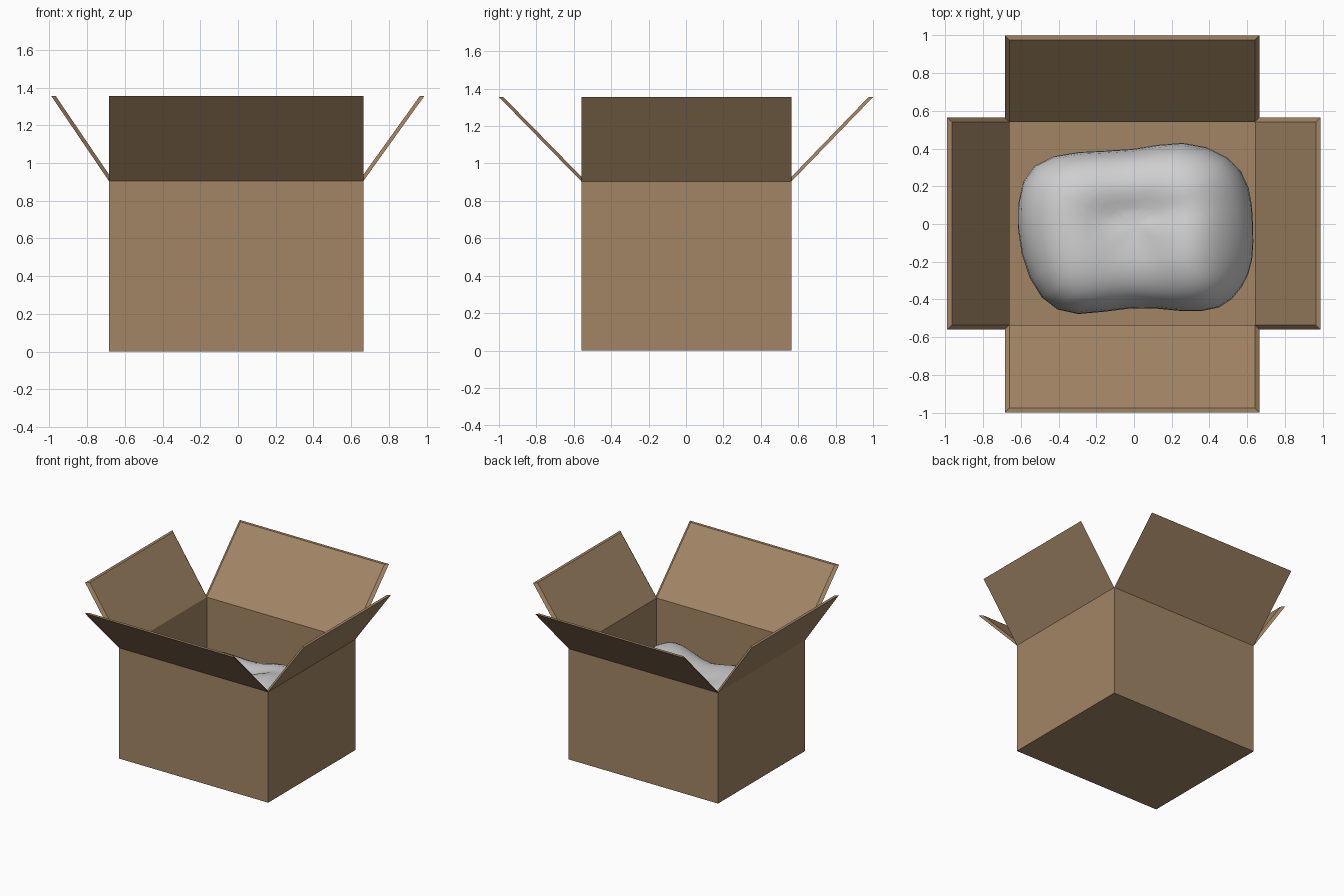
import bpy, bmesh, math
from mathutils import Vector

if "Cube" in bpy.data.objects:
    bpy.data.objects.remove(bpy.data.objects["Cube"])

X0, X1, Y0, Y1 = -0.685, 0.665, -0.56, 0.565   # outer box footprint
RIM, TIP, T = 0.905, 1.355, 0.024              # rim height, flap tip height, board


def material(name, rgb):
    m = bpy.data.materials.new(name)
    m.diffuse_color = (*rgb, 1)
    m.use_nodes = True
    m.node_tree.nodes["Principled BSDF"].inputs["Base Color"].default_value = m.diffuse_color
    return m


CARD = material("cardboard brown", (0.36, 0.235, 0.13))
BAG = material("pale grey plastic", (0.62, 0.62, 0.62))


def finish(bm, name, mat):
    bmesh.ops.recalc_face_normals(bm, faces=bm.faces)
    me = bpy.data.meshes.new(name)
    bm.to_mesh(me)
    bm.free()
    ob = bpy.data.objects.new(name, me)
    me.materials.append(mat)
    bpy.context.collection.objects.link(ob)
    return ob


def loft(bm, rings):
    """Bridge vertex rings in order and cap both ends."""
    rings = [[bm.verts.new(p) for p in r] for r in rings]
    n = len(rings[0])
    for a, b in zip(rings, rings[1:]):
        for i in range(n):
            j = (i + 1) % n
            bm.faces.new((a[i], a[j], b[j], b[i]))
    bm.faces.new(rings[0])
    bm.faces.new(rings[-1])
    return rings


def rect(inset, z):
    return [(X0 + inset, Y0 + inset, z), (X1 - inset, Y0 + inset, z),
            (X1 - inset, Y1 - inset, z), (X0 + inset, Y1 - inset, z)]


# Open carton: outer wall, rim, inner wall, floor
bm = bmesh.new()
loft(bm, [rect(0, 0), rect(0, RIM), rect(T, RIM), rect(T, T)])
finish(bm, "carton", CARD)


# Splayed flaps with mitred edges: outer panel, inset inner panel
def flap(name, axis, sign, hinge, tip, lo, hi):
    def panel(i):
        quad = [(hinge, lo + i, RIM), (hinge, hi - i, RIM),
                (tip, hi - i, TIP), (tip, lo + i, TIP)]
        pts = [(a - sign * i, b, z) for a, b, z in quad]
        return pts if axis == 'x' else [(b, a, z) for a, b, z in pts]
    b = bmesh.new()
    loft(b, [panel(0), panel(T)])
    finish(b, name, CARD)


flap("left_flap", 'x', -1, X0, -0.99, Y0, Y1)
flap("right_flap", 'x', 1, X1, 0.988, Y0, Y1)
flap("front_flap", 'y', -1, Y0, -1.0, X0, X1)
flap("back_flap", 'y', 1, Y1, 1.0, X0, X1)

# Crumpled bag inside: outline rings rising to a lumpy, saddle-shaped top
OUTLINE = [(.64, 0), (.625, .2), (.53, .37), (.26, .46), (0, .39), (-.3, .395),
           (-.56, .34), (-.64, .12), (-.61, -.17), (-.51, -.42), (-.32, -.51),
           (0, -.43), (.25, -.475), (.47, -.465), (.59, -.34), (.64, -.2)]


def top_height(x, y):
    h = 0.65 + 0.12 * math.exp(-((x - .34) / .2) ** 2)
    h += 0.08 * math.exp(-((x + .36) / .22) ** 2)
    h -= 0.035 * math.exp(-((y - .05 - .15 * x) / .07) ** 2)   # long crease
    return h + 0.012 * math.sin(9 * x + 4 * y)


PROFILE = [(.45, 0), (.86, .02), (.97, .2), (1.0, .45), (.97, .68), (.88, .84),
           (.72, .94), (.5, 1.0), (.3, 1.0), (.12, 1.0)]
bm = bmesh.new()
rings = []
for k, (s, f) in enumerate(PROFILE):
    ring = []
    for i, (x, y) in enumerate(OUTLINE):
        w = s * (1 + .012 * math.sin(2.6 * i + 1.9 * k))
        px, py = x * w, y * w
        ring.append((px, py, T + f * (top_height(px, py) - T)))
    rings.append(ring)
loft(bm, rings)
bag = finish(bm, "crumpled_bag", BAG)
sub = bag.modifiers.new("soften", 'SUBSURF')
sub.levels = sub.render_levels = 1
for p in bag.data.polygons:
    p.use_smooth = True
